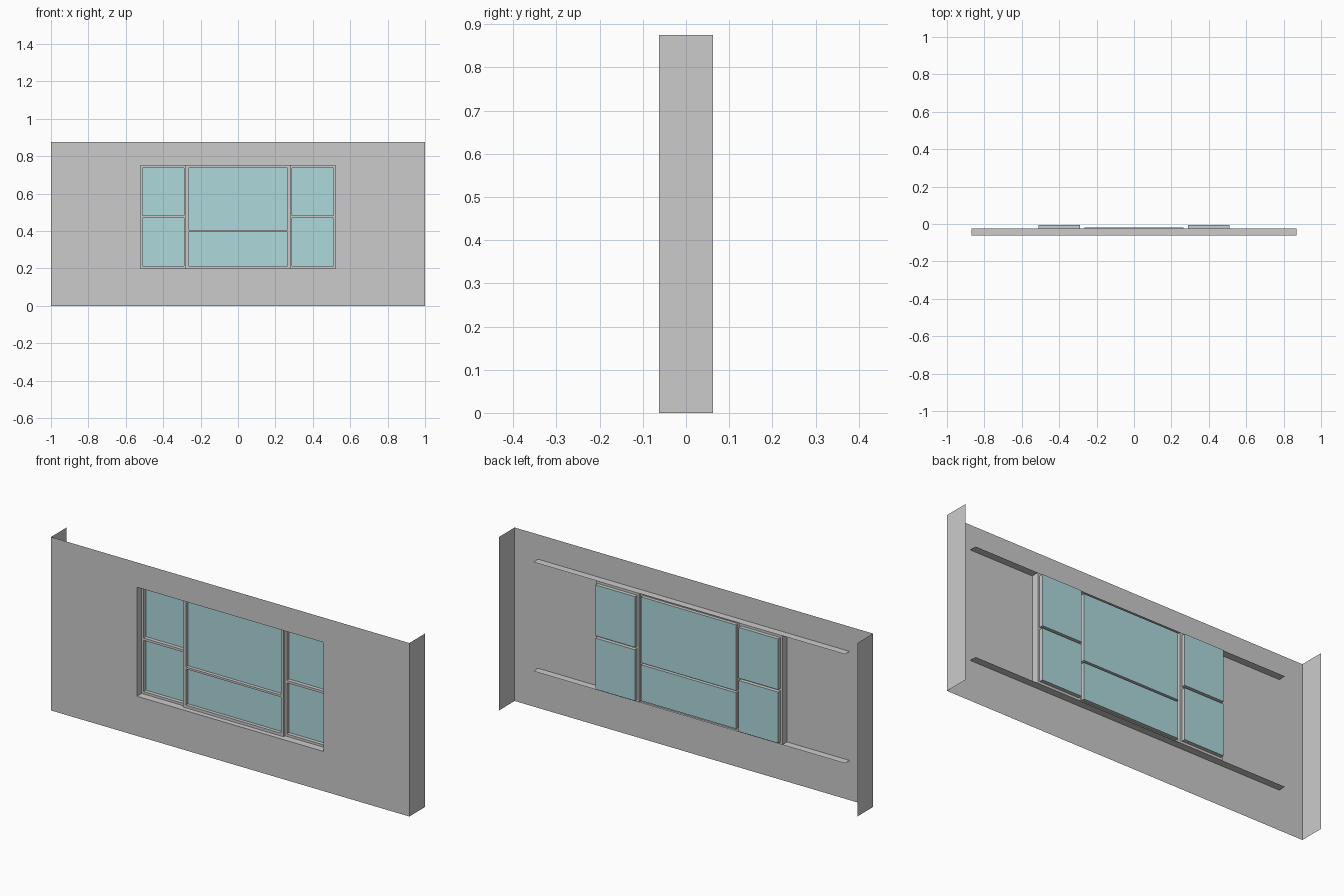
import bpy, bmesh

if "Cube" in bpy.data.objects:
    bpy.data.objects.remove(bpy.data.objects["Cube"])

FRONT, BACK = -0.0625, 0.0625
WIN_X, WIN_Z0, WIN_Z1 = 0.52, 0.2, 0.75
REVEAL = -0.025          # depth where the side sashes sit


def make(name, quads, mat=None):
    """Object made from a list of four-corner sheets."""
    bm = bmesh.new()
    for q in quads:
        bm.faces.new([bm.verts.new(p) for p in q])
    bmesh.ops.remove_doubles(bm, verts=bm.verts, dist=1e-5)
    mesh = bpy.data.meshes.new(name)
    bm.to_mesh(mesh)
    bm.free()
    obj = bpy.data.objects.new(name, mesh)
    bpy.context.collection.objects.link(obj)
    if mat:
        mesh.materials.append(mat)
    return obj


def upright(x0, x1, z0, z1, y):
    return [(x0, y, z0), (x1, y, z0), (x1, y, z1), (x0, y, z1)]


def shelf(x0, x1, y0, y1, z):
    return [(x0, y0, z), (x1, y0, z), (x1, y1, z), (x0, y1, z)]


def cheek(x, y0, y1, z0, z1):
    return [(x, y0, z0), (x, y1, z0), (x, y1, z1), (x, y0, z1)]


def face_with_openings(x0, x1, z0, z1, y, a, b, openings):
    """Flat front face with stacked openings between x = a and x = b."""
    quads = [upright(x0, a, z0, z1, y), upright(b, x1, z0, z1, y)]
    low = z0
    for za, zb in openings:
        quads.append(upright(a, b, low, za, y))
        low = zb
    quads.append(upright(a, b, low, z1, y))
    return quads


def sash(name, x0, x1, y, a, b, openings, depth):
    """Sash face with panes sunk behind it."""
    quads = face_with_openings(x0, x1, WIN_Z0, WIN_Z1, y, a, b, openings)
    back = y + depth
    for za, zb in openings:
        quads += [cheek(x, y, back, za, zb) for x in (a, b)]
        quads += [shelf(a, b, y, back, z) for z in (za, zb)]
    make(name + "_frame", quads)
    make(name + "_glass", [upright(a, b, za, zb, back) for za, zb in openings], glass)


glass = bpy.data.materials.new("glass")
glass.diffuse_color = (0.42, 0.70, 0.72, 1.0)
glass.use_nodes = True
glass.node_tree.nodes["Principled BSDF"].inputs["Base Color"].default_value = glass.diffuse_color

# Wall sheet with its opening, end returns and window jambs
wall = face_with_openings(-1, 1, 0, 0.875, FRONT, -WIN_X, WIN_X, [(WIN_Z0, WIN_Z1)])
for s in (-1, 1):
    wall.append(cheek(s, FRONT, BACK, 0, 0.875))
    wall.append(cheek(s * WIN_X, FRONT, REVEAL, WIN_Z0, WIN_Z1))
make("wall", wall)

# Long sill and lintel sheets behind the wall
for name, z in (("sill", WIN_Z0), ("lintel", WIN_Z1)):
    make(name, [shelf(-0.87, 0.87, FRONT, REVEAL, z)])

# Side sashes
side_panes = [(0.212, 0.47), (0.482, 0.738)]
sash("left_sash", -WIN_X, -0.28, REVEAL, -0.51, -0.29, side_panes, 0.019)
sash("right_sash", 0.28, WIN_X, REVEAL, 0.29, 0.51, side_panes, 0.019)

# Centre sash, standing forward of the side ones
CENTRE = -0.037
sash("centre_sash", -0.28, 0.28, CENTRE, -0.265, 0.265,
     [(0.214, 0.396), (0.406, 0.738)], 0.017)
make("centre_sash_sides", [cheek(s * 0.28, CENTRE, REVEAL, WIN_Z0, WIN_Z1) for s in (-1, 1)])
